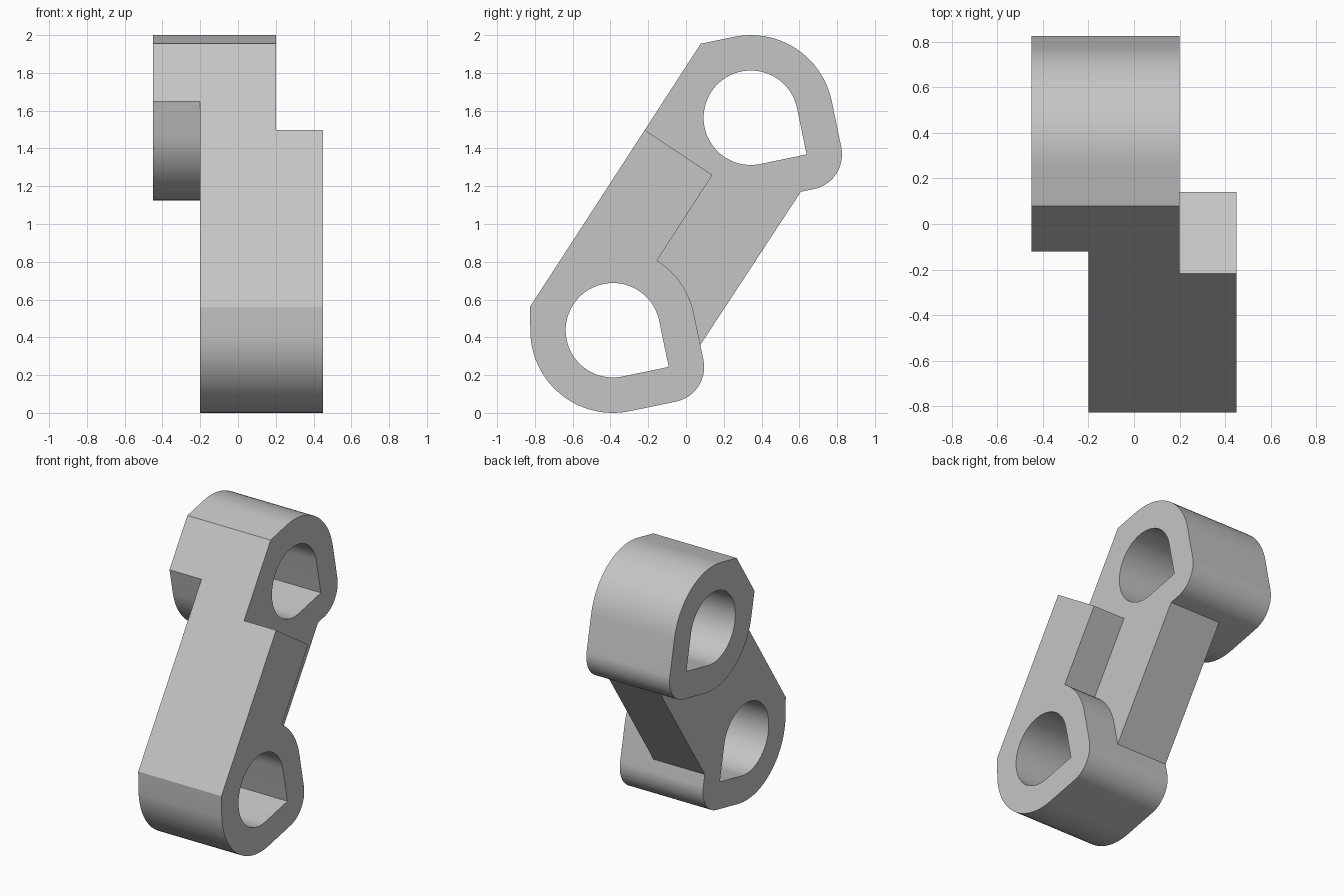
import bpy, bmesh
from math import sin, cos, radians

if "Cube" in bpy.data.objects:
    bpy.data.objects.remove(bpy.data.objects["Cube"])

TILT = radians(11.7)      # tilt of both D-shaped ends
R, BORE = 0.4375, 0.25    # outer and bore radius
LOW, HIGH = (-0.387, 0.4375), (0.343, 1.5625)   # end centres (y, z)
WAIST, NECK = 0.17, 0.18

grey = bpy.data.materials.new("plain grey")
grey.use_nodes = True
grey.diffuse_color = (0.56, 0.56, 0.56, 1)
grey.node_tree.nodes["Principled BSDF"].inputs["Base Color"].default_value = grey.diffuse_color


def at(centre, u, v):
    """Point in the tilted frame of an end."""
    return (centre[0] + u * cos(TILT) - v * sin(TILT),
            centre[1] + u * sin(TILT) + v * cos(TILT))


def arc(centre, radius, start, end, u=0, v=0):
    """Arc in degrees, in the tilted frame, about the offset (u, v)."""
    steps = max(6, int(abs(end - start) / 4))
    angles = [radians(start + (end - start) * i / steps) for i in range(steps + 1)]
    return [at(centre, u + radius * cos(a), v + radius * sin(a)) for a in angles]


def prism(name, profile, x0, x1):
    """Extrude a (y, z) profile along x."""
    bm = bmesh.new()
    face = bm.faces.new([bm.verts.new((x0, y, z)) for y, z in profile])
    out = bmesh.ops.extrude_face_region(bm, geom=[face])
    verts = [g for g in out["geom"] if isinstance(g, bmesh.types.BMVert)]
    bmesh.ops.translate(bm, vec=(x1 - x0, 0, 0), verts=verts)
    bmesh.ops.recalc_face_normals(bm, faces=bm.faces)
    mesh = bpy.data.meshes.new(name)
    bm.to_mesh(mesh)
    bm.free()
    mesh.materials.append(grey)
    obj = bpy.data.objects.new(name, mesh)
    bpy.context.collection.objects.link(obj)
    return obj


def rounded_corner(centre):
    return arc(centre, R - BORE, -90, 0, BORE, -BORE)


# Full side silhouette of the link
outline = ([(-0.827, 0.56)] + arc(LOW, R, 172.5, 270) + rounded_corner(LOW)
           + [at(LOW, R, -WAIST), at(HIGH, NECK, -R)]
           + rounded_corner(HIGH) + arc(HIGH, R, 0, 90) + [at(HIGH, -NECK, R)])
link = prism("link_body", outline, -0.45, 0.45)

# Left side keeps the lower end and a front plate
left_pocket = ([(-0.58, 1.74), (0.14, 1.26)] + arc(LOW, R, 46, 0)
               + [at(LOW, R, -WAIST), at(LOW, 1.4, -WAIST), (1.2, 2.3), (-0.58, 2.3)])
# Right side keeps only the upper end
right_pocket = ([at(HIGH, -1.3, NECK), at(HIGH, -R, NECK)] + arc(HIGH, R, 180, 270)
                + [at(HIGH, NECK, -R), at(HIGH, NECK, -0.9), (1.2, -0.3), (-1.2, -0.3)])

cutters = [prism("left_pocket_cutter", left_pocket, 0.2, 0.6),
           prism("right_pocket_cutter", right_pocket, -0.6, -0.2)]
# Bores with one square corner
for name, centre in (("lower_bore_cutter", LOW), ("upper_bore_cutter", HIGH)):
    bore = arc(centre, BORE, 0, 270) + [at(centre, BORE, -BORE)]
    cutters.append(prism(name, bore, -0.6, 0.6))

bpy.ops.object.select_all(action="DESELECT")
bpy.context.view_layer.objects.active = link
link.select_set(True)
for cutter in cutters:
    cutter.hide_render = True
    mod = link.modifiers.new(cutter.name, "BOOLEAN")
    mod.operation, mod.solver, mod.object = "DIFFERENCE", "EXACT", cutter
    bpy.ops.object.modifier_apply(modifier=mod.name)
    bpy.data.objects.remove(cutter)

bpy.ops.object.shade_smooth_by_angle(angle=radians(20))
